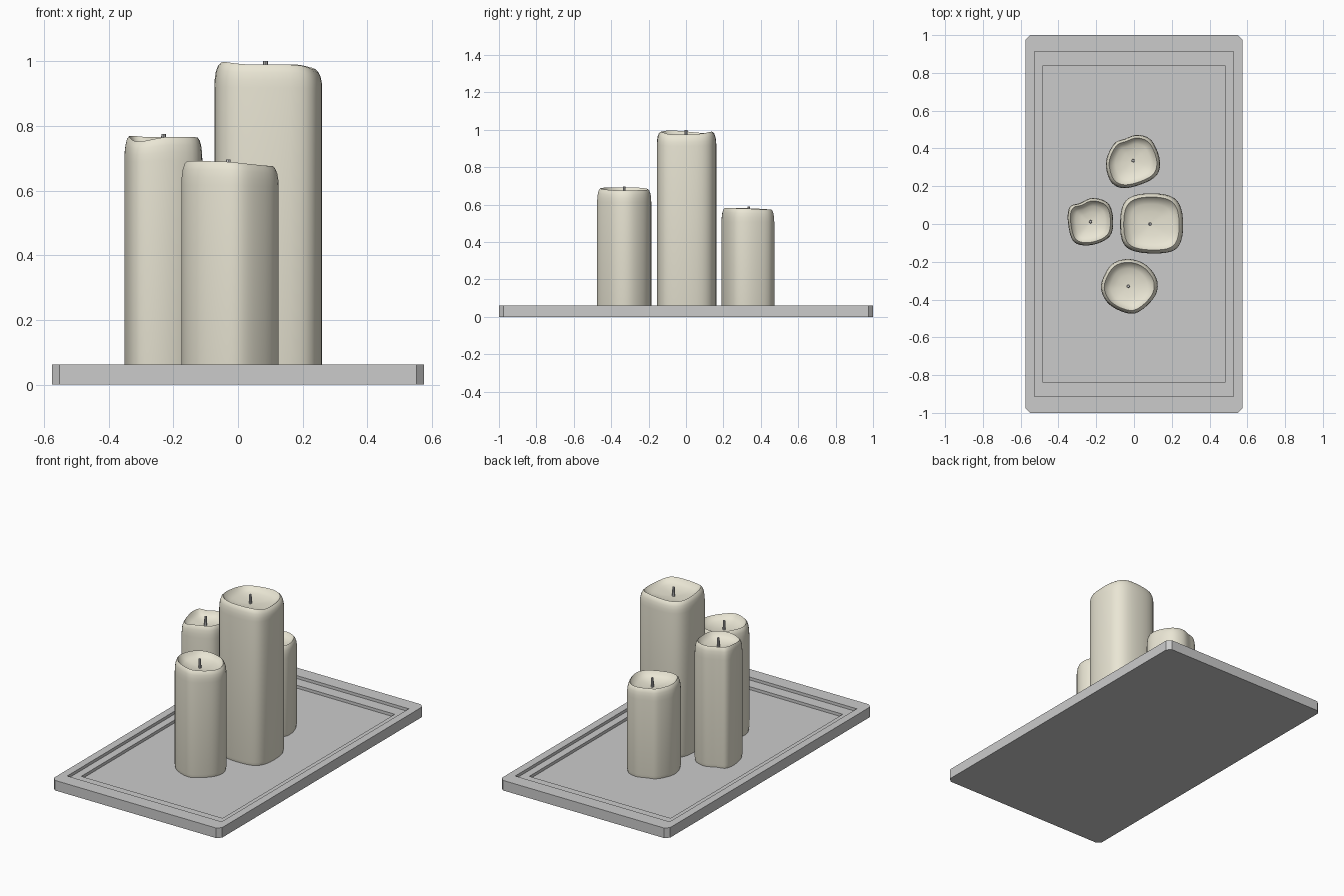
import bpy, bmesh
from mathutils import Vector

if "Cube" in bpy.data.objects:
    bpy.data.objects.remove(bpy.data.objects["Cube"])

FLOOR = 0.026  # height of the recessed tray floor

wax = bpy.data.materials.new("wax")
wax.diffuse_color = (0.82, 0.79, 0.66, 1)
wax.use_nodes = True
wax.node_tree.nodes["Principled BSDF"].inputs["Base Color"].default_value = wax.diffuse_color


def add_object(name, bm, mat=None, smooth=None):
    bmesh.ops.recalc_face_normals(bm, faces=bm.faces)
    mesh = bpy.data.meshes.new(name)
    bm.to_mesh(mesh)
    bm.free()
    ob = bpy.data.objects.new(name, mesh)
    bpy.context.collection.objects.link(ob)
    if mat:
        mesh.materials.append(mat)
    if smooth:
        bpy.ops.object.select_all(action='DESELECT')
        ob.select_set(True)
        bpy.context.view_layer.objects.active = ob
        bpy.ops.object.shade_smooth_by_angle(angle=smooth)
    return ob


def loft(bm, rings):
    """Bridge equal-length vertex rings and cap both ends."""
    loops = [[bm.verts.new(p) for p in r] for r in rings]
    n = len(loops[0])
    for a, b in zip(loops, loops[1:]):
        for i in range(n):
            j = (i + 1) % n
            bm.faces.new((a[i], a[j], b[j], b[i]))
    bm.faces.new(loops[0])
    bm.faces.new(loops[-1])
    return loops


def smooth_loop(pts, steps=5):
    """Closed Catmull-Rom curve through (x, y, drop) points."""
    out, n = [], len(pts)
    for i in range(n):
        a, b, c, d = (Vector(pts[(i + k) % n]) for k in (-1, 0, 1, 2))
        for s in range(steps):
            t = s / steps
            out.append(0.5 * (2 * b + (c - a) * t + (2 * a - 5 * b + 4 * c - d) * t * t
                              + (3 * b - a - 3 * c + d) * t ** 3))
    return out


# Tray: slab with a two-step recess and clipped corners
def rect(x, y, z):
    return [(-x, -y, z), (x, -y, z), (x, y, z), (-x, y, z)]


bm = bmesh.new()
loops = loft(bm, [rect(0.575, 1, 0), rect(0.575, 1, 0.062), rect(0.528, 0.913, 0.062),
                  rect(0.528, 0.913, 0.044), rect(0.483, 0.84, 0.044), rect(0.483, 0.84, FLOOR)])
corners = [bm.edges.get((a, b)) for a, b in zip(loops[0], loops[1])]
bmesh.ops.bevel(bm, geom=corners, offset=0.024, segments=1, affect='EDGES')
add_object("tray", bm)

# Candle profile: (scale of outline, height below rim, share of rim waviness)
PROFILE = [(1, -0.075, 0.3), (0.992, -0.05, 0.5), (0.97, -0.026, 0.8), (0.93, -0.008, 1),
           (0.88, 0, 1), (0.8, -0.02, 0.7), (0.65, -0.035, 0.3), (0.4, -0.045, 0.1), (0.1, -0.05, 0)]


def candle(name, cx, cy, top, outline):
    curve = smooth_loop(outline)

    def ring(s, z, w):
        return [(cx + (p.x - cx) * s, cy + (p.y - cy) * s, z - p.z * w) for p in curve]

    bm = bmesh.new()
    loft(bm, [ring(0.97, FLOOR, 0), ring(1, FLOOR + 0.02, 0)]
         + [ring(s, top + dz, w) for s, dz, w in PROFILE])
    add_object(name, bm, wax, 0.75)
    # Wick standing in the melted pool
    bm = bmesh.new()
    bmesh.ops.create_cone(bm, cap_ends=True, segments=8, radius1=0.009, radius2=0.007, depth=0.065)
    bmesh.ops.translate(bm, verts=bm.verts, vec=(cx, cy, top - 0.027))
    add_object(name + "_wick", bm, None, 0.75)


# Outlines run clockwise from the back left: (x, y, rim drop)
candle("tall_candle", 0.085, 0.0, 0.994, [
    (-0.064, 0.085, .01), (0.011, 0.154, .012), (0.175, 0.154, .004), (0.249, 0.085, .015),
    (0.254, -0.074, .02), (0.191, -0.148, .006), (0.016, -0.148, .004), (-0.064, -0.085, -.003)])
candle("front_candle", -0.03, -0.33, 0.691, [
    (-0.021, -0.186, .01), (0.064, -0.217, .013), (0.122, -0.297, .015), (0.111, -0.382, .015),
    (0.032, -0.461, .008), (-0.037, -0.472, .002), (-0.133, -0.424, 0), (-0.175, -0.34, 0),
    (-0.149, -0.255, 0), (-0.101, -0.202, .004)])
candle("left_candle", -0.23, 0.012, 0.769, [
    (-0.218, 0.138, .003), (-0.138, 0.111, .004), (-0.111, 0.032, .006), (-0.127, -0.064, .004),
    (-0.223, -0.111, .004), (-0.318, -0.095, .018), (-0.35, 0.011, .004), (-0.34, 0.09, 0),
    (-0.286, 0.111, .004)])
candle("back_candle", -0.005, 0.335, 0.585, [
    (0.021, 0.472, .01), (0.095, 0.44, .012), (0.138, 0.329, .006), (0.106, 0.244, .004),
    (-0.032, 0.191, .002), (-0.117, 0.217, .002), (-0.149, 0.324, .004), (-0.106, 0.424, .008),
    (-0.048, 0.451, .01)])
